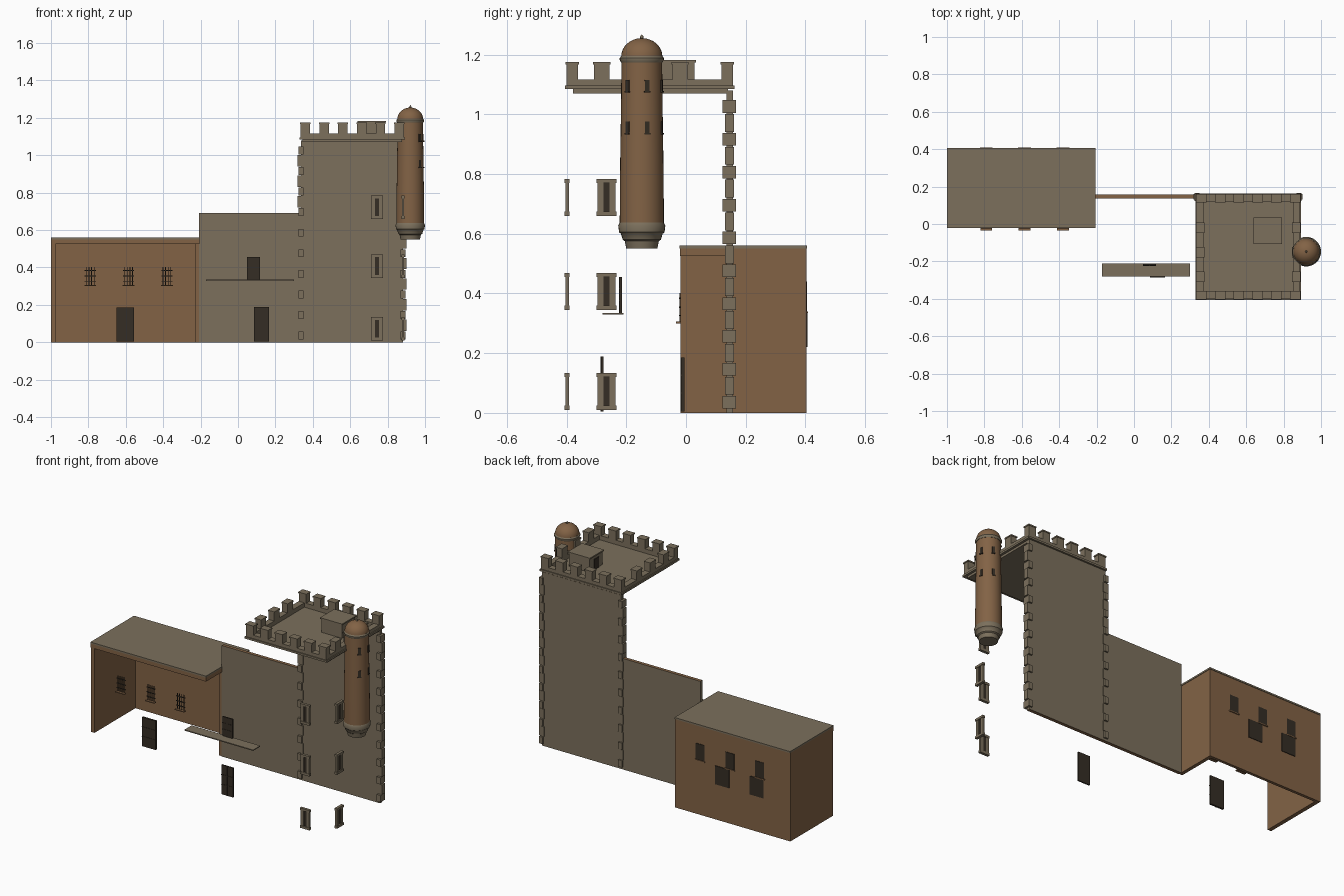
import bpy, bmesh, math
from mathutils import Matrix, Vector

if "Cube" in bpy.data.objects:
    bpy.data.objects.remove(bpy.data.objects["Cube"], do_unlink=True)


def material(name, rgb):
    m = bpy.data.materials.new(name)
    m.use_nodes = True
    m.diffuse_color = (*rgb, 1)
    m.node_tree.nodes["Principled BSDF"].inputs["Base Color"].default_value = (*rgb, 1)
    return m


STONE = material("grey stone", (0.2, 0.162, 0.108))
BROWN = material("brown plaster", (0.225, 0.124, 0.06))
DARK = material("dark wood", (0.036, 0.027, 0.018))


def build(name, boxes, mats, matrix=None):
    """Boxes are (x0, x1, y0, y1, z0, z1, material slot)."""
    bm = bmesh.new()
    for x0, x1, y0, y1, z0, z1, slot in boxes:
        t = Matrix.Translation(((x0 + x1) / 2, (y0 + y1) / 2, (z0 + z1) / 2))
        s = Matrix.Diagonal((x1 - x0, y1 - y0, z1 - z0, 1))
        made = bmesh.ops.create_cube(bm, size=1, matrix=t @ s)
        for f in {f for v in made["verts"] for f in v.link_faces}:
            f.material_index = slot
    mesh = bpy.data.meshes.new(name)
    bm.to_mesh(mesh)
    bm.free()
    for m in mats:
        mesh.materials.append(m)
    ob = bpy.data.objects.new(name, mesh)
    bpy.context.collection.objects.link(ob)
    if matrix:
        ob.matrix_world = matrix
    return ob


def placed(x, y, z, degrees=0):
    return Matrix.Translation((x, y, z)) @ Matrix.Rotation(math.radians(degrees), 4, "Z")


def brown_edges(ob):
    for f in ob.data.polygons:
        if abs(f.normal.z) > 0.5:
            f.material_index = 1


# House shell, open at the front
build("house_walls", [
    (-1, -0.975, -0.018, 0.4, 0, 0.55, 0),
    (-1, -0.208, 0.385, 0.403, 0, 0.55, 0),
    (-0.23, -0.208, 0.14, 0.4, 0, 0.55, 0)], [BROWN])
build("house_cornice", [
    (-1, -0.208, -0.02, 0, 0.525, 0.551, 0),
    (-0.226, -0.206, -0.02, 0.14, 0.525, 0.551, 0)], [BROWN])
build("house_roof", [(-1, -0.205, -0.022, 0.406, 0.55, 0.56, 0)], [STONE])


def door(name, x, y, z, w, h, d=0.006):
    """Two-leaf door with a raised centre strip and cross rails."""
    parts = [(-w / 2, w / 2, -d, d, 0, h, 0), (-0.002, 0.002, -d - 0.002, d, 0, h, 0)]
    parts += [(-w / 2, w / 2, -d - 0.002, d, h * k, h * k + 0.004, 0) for k in (0.33, 0.66)]
    build(name, parts, [DARK], placed(x, y, z))


door("house_door", -0.602, -0.011, 0.005, 0.094, 0.18)
door("ground_door", 0.125, -0.281, 0.005, 0.08, 0.183, 0.004)
door("balcony_door", 0.083, -0.219, 0.335, 0.07, 0.12, 0.004)

# House front grilles and back windows share their spacing
for i, x in enumerate((-0.79, -0.585, -0.38)):
    bars = [(k - 0.002, k + 0.002, -0.002, 0.002, 0, 0.1, 0) for k in (-0.021, -0.007, 0.007, 0.021)]
    bars += [(-0.03, 0.03, -0.003, 0.003, h, h + 0.004, 0) for h in (0.022, 0.05, 0.08)]
    build(f"window_grille_{i}", bars, [DARK], placed(x, -0.02, 0.302))
    build(f"window_sill_{i}", [(-0.032, 0.032, -0.034, -0.016, 0, 0.006, 0)], [BROWN],
          placed(x, 0, 0.3))
    build(f"back_window_{i}", [
        (-0.03, 0.03, 0.4, 0.406, 0, 0.1, 1),
        (-0.034, 0.034, 0.4, 0.409, -0.006, 0, 0)], [BROWN, DARK], placed(x, 0, 0.34))
for i, x in enumerate((-0.77, -0.533)):
    build(f"back_shutter_{i}", [(-0.047, 0.047, 0.4, 0.407, 0, 0.115, 0)], [DARK],
          placed(x, 0, 0.22))

# Long rear walls
for name, x0, x1, h in (("middle_wall", -0.208, 0.34, 0.69), ("tower_wall", 0.338, 0.882, 1.08)):
    brown_edges(build(name, [(x0, x1, 0.136, 0.157, 0, h, 0)], [STONE, BROWN]))

# Balcony slab
build("balcony", [(-0.172, 0.3, -0.28, -0.21, 0.329, 0.335, 0)], [STONE])

# Alternating corner stones
for side, x in (("left", 0.337), ("right", 0.882)):
    stones = []
    for i in range(10):
        z = 0.036 + i * 0.11
        stones.append((x - 0.013, x + 0.013, 0.122, 0.167, z - 0.021, z + 0.021, 0))
        if i < 9:
            stones.append((x - 0.018, x + 0.018, 0.13, 0.161, z + 0.025, z + 0.085, 0))
    build(f"corner_stones_{side}", stones, [STONE])

# Tower windows, two faces and three storeys
for i, z in enumerate((0.01, 0.345, 0.66)):
    frame = [
        (-0.033, 0.033, -0.009, 0.008, 0, 0.015, 0),
        (-0.033, 0.033, -0.009, 0.008, 0.11, 0.124, 0),
        (-0.03, -0.01, -0.006, 0.006, 0.015, 0.11, 0),
        (0.01, 0.03, -0.006, 0.006, 0.015, 0.11, 0),
        (-0.01, 0.01, -0.001, 0.003, 0.015, 0.11, 1)]
    build(f"front_tower_window_{i}", frame, [STONE, DARK], placed(0.743, -0.398, z))
    build(f"side_tower_window_{i}", frame, [STONE, DARK], placed(0.882, -0.266, z, 90))

# Tower platform and parapet
X0, X1, Y0, Y1, T = 0.335, 0.887, -0.4, 0.157, 0.038


def ring(x0, x1, y0, y1, z0, z1, t):
    return [(x0, x1, y0, y0 + t, z0, z1, 0), (x0, x1, y1 - t, y1, z0, z1, 0),
            (x0, x0 + t, y0 + t, y1 - t, z0, z1, 0), (x1 - t, x1, y0 + t, y1 - t, z0, z1, 0)]


build("tower_platform", [(0.345, 0.878, -0.378, 0.14, 1.07, 1.09, 0)], [STONE])
build("parapet", ring(X0 - 0.006, X1 + 0.006, Y0 - 0.006, Y1 + 0.006, 1.084, 1.096, T + 0.006)
      + ring(X0, X1, Y0, Y1, 1.096, 1.117, T), [STONE])

merlons = []


def merlon(cx, cy, w, d):
    for grow, z0, z1 in ((0, 1.115, 1.167), (0.003, 1.167, 1.175)):
        a, b = w / 2 + grow, d / 2 + grow
        merlons.append((cx - a, cx + a, cy - b, cy + b, z0, z1, 0))


for i in range(6):
    for y in (Y0 + T / 2, Y1 - T / 2):
        merlon(X0 + 0.025 + i * (X1 - X0 - 0.05) / 5, y, 0.05, T)
for y in (-0.282, -0.151, -0.02):
    for x in (X0 + T / 2, X1 - T / 2):
        merlon(x, y, T, 0.052)
build("merlons", merlons, [STONE])

# Stair hut on the platform
build("roof_hut", [
    (0.645, 0.785, -0.1, 0.028, 1.085, 1.174, 0),
    (0.638, 0.79, -0.106, 0.034, 1.174, 1.182, 0),
    (0.641, 0.65, -0.06, -0.015, 1.09, 1.155, 1)], [STONE, DARK])


# Round corner turret, turned from profiles
def lathe(name, profile, mat, segments=32):
    bm = bmesh.new()
    verts = [bm.verts.new((r, 0, z)) for r, z in profile]
    edges = [bm.edges.new(p) for p in zip(verts, verts[1:])]
    bmesh.ops.spin(bm, geom=verts + edges, cent=(0, 0, 0), axis=(0, 0, 1),
                   angle=math.tau, steps=segments)
    bmesh.ops.remove_doubles(bm, verts=bm.verts, dist=0.0001)
    bmesh.ops.recalc_face_normals(bm, faces=bm.faces)
    mesh = bpy.data.meshes.new(name)
    bm.to_mesh(mesh)
    bm.free()
    mesh.materials.append(mat)
    ob = bpy.data.objects.new(name, mesh)
    bpy.context.collection.objects.link(ob)
    ob.location = (0.921, -0.148, 0)
    bpy.ops.object.select_all(action="DESELECT")
    ob.select_set(True)
    bpy.context.view_layer.objects.active = ob
    bpy.ops.object.shade_smooth_by_angle(angle=math.radians(35))


lathe("turret_base", [(0, 0.55), (0.052, 0.55), (0.057, 0.575), (0.064, 0.58), (0.07, 0.6),
                      (0.076, 0.605), (0.079, 0.627), (0.074, 0.637), (0, 0.637)], STONE)
lathe("turret_body", [(0.074, 0.635), (0.073, 0.8), (0.07, 1.0), (0.068, 1.176)], BROWN)
lathe("turret_band", [(0, 1.174), (0.07, 1.174), (0.074, 1.182), (0.074, 1.188),
                      (0.069, 1.195), (0, 1.195)], STONE)
dome = [(0.069 * math.cos(a), 1.193 + 0.062 * math.sin(a))
        for a in (math.pi / 2 * k / 8 for k in range(9))]
lathe("turret_dome", dome, BROWN)
lathe("turret_finial", [(0, 1.25), (0.006, 1.253), (0.005, 1.262), (0, 1.268)], STONE, 12)

# Turret windows in two rings on the outer side
for row, z in enumerate((0.935, 1.075)):
    for i, angle in enumerate((-43, 15, 73)):
        build(f"turret_window_{row}_{i}", [
            (0.062, 0.0725, -0.008, 0.008, 0, 0.04, 0),
            (0.062, 0.075, -0.01, 0.01, -0.003, 0.003, 0)], [DARK],
            placed(0.921, -0.148, z, angle))
